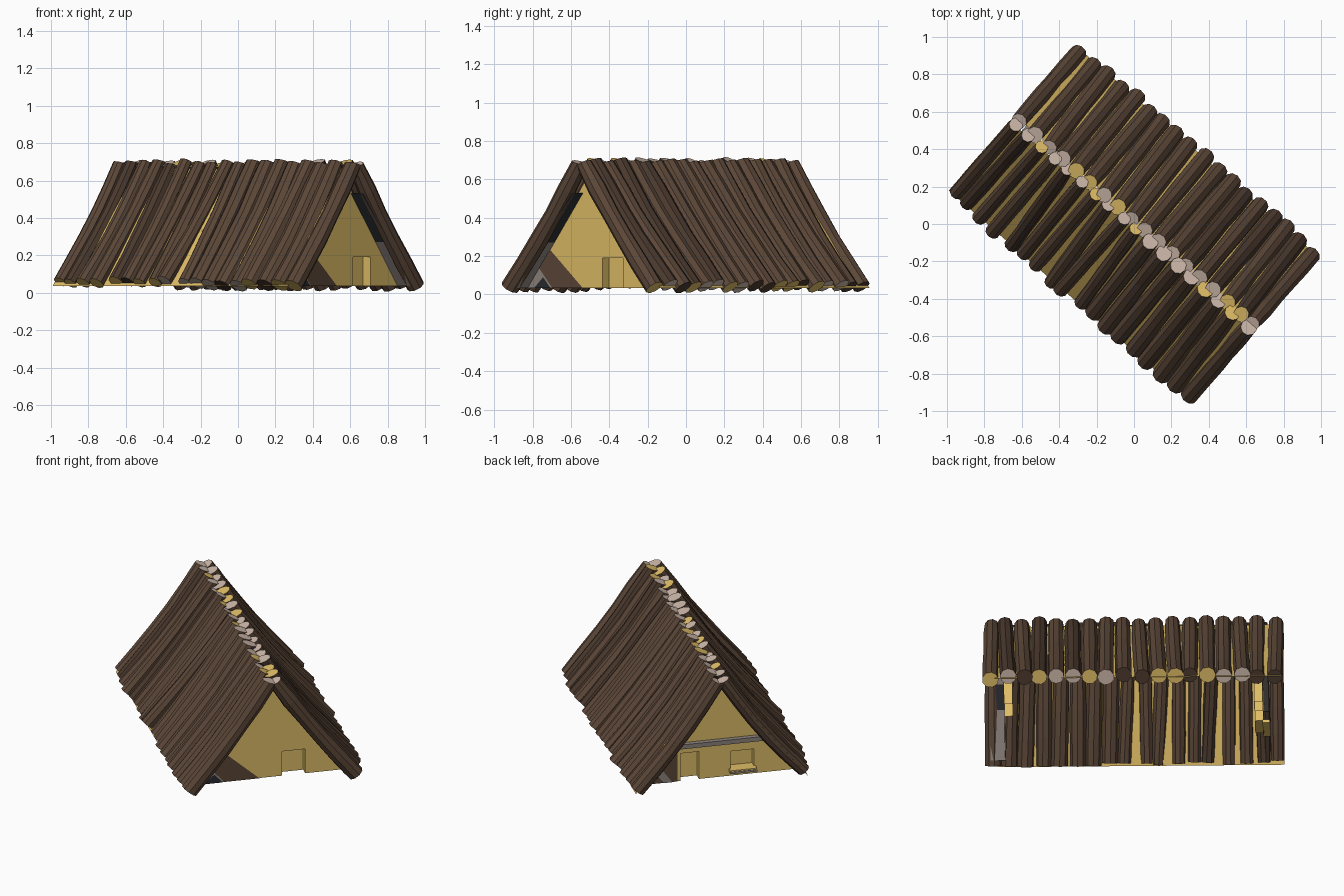
import bpy, bmesh, math, random
from mathutils import Vector, Matrix

if "Cube" in bpy.data.objects:
    bpy.data.objects.remove(bpy.data.objects["Cube"])

random.seed(7)
# Built in a local frame: X along the ridge, Y across; then turned about z
TURN = Matrix.Rotation(math.radians(-41.0), 4, 'Z')
TOP, EAVE = (0.012, 0.69), (0.505, 0.045)      # roof slope centre line (|y|, z)


def mat(name, r, g, b):
    m = bpy.data.materials.new(name)
    m.diffuse_color = (r, g, b, 1)
    m.use_nodes = True
    m.node_tree.nodes["Principled BSDF"].inputs["Base Color"].default_value = m.diffuse_color
    return m


BARK = mat("bark_brown", 0.105, 0.062, 0.039)
DARKBARK = mat("dark_bark", 0.068, 0.040, 0.026)
GOLD = mat("straw_gold", 0.74, 0.51, 0.135)
CUT = mat("cut_wood_beige", 0.60, 0.47, 0.39)
GREY = mat("weathered_grey", 0.27, 0.23, 0.21)
DARK = mat("charcoal", 0.022, 0.025, 0.03)


def finish(name, bm, mats):
    bmesh.ops.recalc_face_normals(bm, faces=bm.faces)
    me = bpy.data.meshes.new(name)
    bm.to_mesh(me)
    bm.free()
    for m in mats:
        me.materials.append(m)
    ob = bpy.data.objects.new(name, me)
    ob.matrix_world = TURN
    bpy.context.collection.objects.link(ob)
    return ob


def faces(name, polys, material):
    bm = bmesh.new()
    for p in polys:
        bm.faces.new([bm.verts.new(v) for v in p])
    bmesh.ops.remove_doubles(bm, verts=bm.verts, dist=1e-5)
    return finish(name, bm, [material])


def box(name, lo, hi, material):
    bm = bmesh.new()
    bmesh.ops.create_cube(bm, size=1)
    for v in bm.verts:
        v.co = Vector([l + (c + 0.5) * (h - l) for l, h, c in zip(lo, hi, v.co)])
    return finish(name, bm, [material])


def log(name, side, xt, xb, yb, zt, zb, r):
    """One bent log running down the slope, with coloured cut ends."""
    n, rings = 9, 6
    a = Vector((xt, side * TOP[0], zt))
    b = Vector((xb, side * yb, zb))
    d = (b - a).normalized()
    across = d.cross(Vector((0, 0, 1))).normalized()
    out = across.cross(d).normalized()
    sag = random.uniform(0.010, 0.022)
    tilt = random.uniform(0.15, 0.4)            # the top cut lies flatter
    spin = random.random()
    bm = bmesh.new()
    loops = []
    for i in range(rings):
        t = i / (rings - 1)
        c = a.lerp(b, t) - out * sag * math.sin(math.pi * t)
        rr = r * random.uniform(0.95, 1.05) * (0.9 if i == 0 else 1)
        o = out + d * tilt if i == 0 else out
        loops.append([bm.verts.new(c + rr * (math.cos(k) * across + math.sin(k) * o))
                      for k in [2 * math.pi * (j + spin) / n for j in range(n)]])
    for p, q in zip(loops, loops[1:]):
        for j in range(n):
            bm.faces.new((p[j], p[(j + 1) % n], q[(j + 1) % n], q[j]))
    bm.faces.new(loops[0]).material_index = random.choice((1, 1, 1, 2))
    bm.faces.new(loops[-1]).material_index = random.choice((1, 1, 2, 2, 3))
    bark = BARK if random.random() < 0.85 else DARKBARK
    finish(name, bm, [bark, CUT, GOLD, DARKBARK])


# Roof logs on both slopes
COUNT = 18
for side, label in ((1, "back"), (-1, "front")):
    for i in range(COUNT):
        x = -0.825 + 1.65 * i / (COUNT - 1)
        end = i in (0, COUNT - 1)
        loose = side < 0 and x < 0.1            # gappy part of the front slope
        skew = 0 if end else random.uniform(-1, 1) * (0.022 if loose else 0.01)
        r = 0.040 if loose else 0.048
        yb = 0.498 if end else random.uniform(0.498, 0.53)
        zb = EAVE[1] + random.uniform(-0.010, 0.006) + (0.014 if loose else 0)
        nudge = 0 if end else side * 0.018      # tops interlock along the ridge
        log(f"{label}_roof_log_{i + 1}", side, x - skew * 0.4 + nudge, x + skew, yb,
            TOP[1] + random.uniform(-0.012, 0.014), zb, r)

# Gold roof sheets lying in the middle of the logs
for side, label in ((1, "back"), (-1, "front")):
    faces(f"{label}_roof_sheet", [[(-0.865, side * 0.02, 0.665), (0.8, side * 0.02, 0.665),
                                   (0.8, side * 0.515, 0.035), (-0.865, side * 0.515, 0.035)]], GOLD)


def slope_y(z, inset=0.0):
    t = (TOP[1] - z) / (TOP[1] - EAVE[1])
    return TOP[0] + t * (EAVE[0] - TOP[0]) - inset


# Grey and charcoal linings under the overhang of the open gable
for side, label in ((1, "back"), (-1, "front")):
    for z0, z1, m, tag in ((0.035, 0.27, GREY, "lower"), (0.27, 0.53, DARK, "upper")):
        faces(f"{label}_{tag}_lining", [[(x, side * slope_y(z, 0.075), z) for x, z in
              ((0.75, z0), (0.84, z0), (0.84, z1), (0.75, z1))]], m)


def wall(name, x, door, window=None):
    """Gable triangle with a door notch and an optional window hole."""
    w = 0.47
    outer = [(-w, 0.035), (door[0], 0.035), (door[0], door[2]), (door[1], door[2]),
             (door[1], 0.035), (w, 0.035), (0, 0.65)]
    loops = [outer]
    if window:
        y0, y1, z0, z1 = window
        loops.append([(y0, z0), (y1, z0), (y1, z1), (y0, z1)])
    bm = bmesh.new()
    for lp in loops:
        vs = [bm.verts.new((x, y, z)) for y, z in lp]
        for p, q in zip(vs, vs[1:] + vs[:1]):
            bm.edges.new((p, q))
    bmesh.ops.triangle_fill(bm, edges=bm.edges[:], use_beauty=True, use_dissolve=False)
    finish(name, bm, [GOLD])


def recess(name, x, y0, y1, z0, z1, depth, floor):
    xi = x - math.copysign(depth, x)
    polys = [[(xi, y0, z0), (xi, y1, z0), (xi, y1, z1), (xi, y0, z1)],
             [(x, y0, z0), (xi, y0, z0), (xi, y0, z1), (x, y0, z1)],
             [(x, y1, z0), (xi, y1, z0), (xi, y1, z1), (x, y1, z1)],
             [(x, y0, z1), (xi, y0, z1), (xi, y1, z1), (x, y1, z1)]]
    if floor:
        polys.append([(x, y0, z0), (xi, y0, z0), (xi, y1, z0), (x, y1, z0)])
    faces(name, polys, GOLD)


# Right gable: wall, recessed door, painted corner patches
wall("right_gable_wall", 0.75, (0.075, 0.215, 0.19))
recess("right_door_recess", 0.75, 0.075, 0.215, 0.035, 0.19, 0.05, False)
faces("right_corner_patch", [[(0.754, -0.06, 0.035), (0.754, -0.28, 0.23),
                              (0.754, -0.38, 0.16), (0.754, -0.27, 0.035)]], BARK)
faces("right_corner_streak", [[(0.754, -0.27, 0.035), (0.754, -0.36, 0.137),
                               (0.754, -0.41, 0.10), (0.754, -0.46, 0.035)]], GREY)
faces("right_corner_spot", [[(0.757, -0.28, 0.035), (0.757, -0.33, 0.09),
                             (0.757, -0.39, 0.035)]], DARK)

# Left gable: wall, door, window with sill, tie beam, corner patches
wall("left_gable_wall", -0.75, (0.11, 0.22, 0.21), (-0.22, -0.08, 0.08, 0.19))
recess("left_door_recess", -0.75, 0.11, 0.22, 0.035, 0.21, 0.05, False)
recess("left_window_recess", -0.75, -0.22, -0.08, 0.08, 0.19, 0.05, True)
box("window_sill", (-0.785, -0.23, 0.062), (-0.745, -0.07, 0.082), GOLD)
box("sill_edge", (-0.789, -0.23, 0.062), (-0.784, -0.07, 0.074), GREY)
box("tie_beam", (-0.78, -0.27, 0.25), (-0.745, 0.27, 0.278), GREY)
faces("left_corner_patch", [[(-0.754, 0.24, 0.035), (-0.754, 0.24, 0.21),
                             (-0.754, 0.32, 0.21), (-0.754, 0.44, 0.035)]], BARK)
faces("left_corner_streak", [[(-0.757, 0.27, 0.035), (-0.757, 0.34, 0.13),
                              (-0.757, 0.37, 0.10), (-0.757, 0.32, 0.035)]], GREY)
